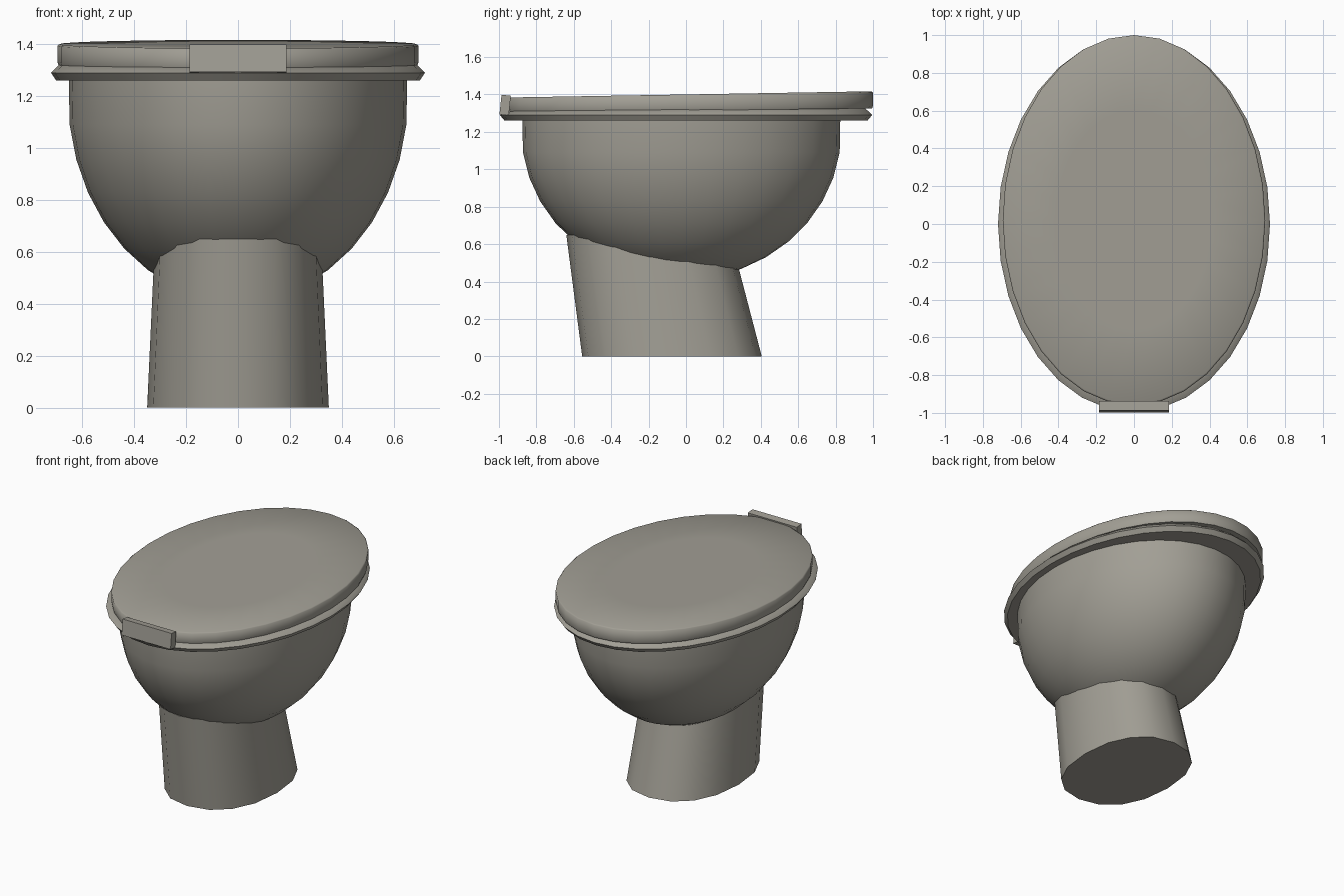
import bpy, bmesh, math

if "Cube" in bpy.data.objects:
    bpy.data.objects.remove(bpy.data.objects["Cube"])

N = 32
mat = bpy.data.materials.new("warm grey ceramic")
mat.diffuse_color = (0.36, 0.345, 0.30, 1)
mat.use_nodes = True
mat.node_tree.nodes["Principled BSDF"].inputs["Base Color"].default_value = mat.diffuse_color


def loft(name, rings, cap_start=False, cap_end=False, closed=False, n=N, power=2.0, angle=None):
    """Skin elliptical rings (cy, rx, ry, z, tilt); z rises by tilt * y."""
    bm = bmesh.new()
    loops = []
    for cy, rx, ry, z, tilt in rings:
        loop = []
        for i in range(n):
            a = 2 * math.pi * i / n
            c, s = math.cos(a), math.sin(a)
            x = rx * math.copysign(abs(c) ** (2 / power), c)
            y = cy + ry * math.copysign(abs(s) ** (2 / power), s)
            loop.append(bm.verts.new((x, y, z + tilt * y)))
        loops.append(loop)
    pairs = list(zip(loops, loops[1:]))
    if closed:
        pairs.append((loops[-1], loops[0]))
    for lo, hi in pairs:
        for i in range(n):
            j = (i + 1) % n
            bm.faces.new((lo[i], lo[j], hi[j], hi[i]))
    if cap_start:
        bm.faces.new(loops[0][::-1])
    if cap_end:
        bm.faces.new(loops[-1])
    bmesh.ops.recalc_face_normals(bm, faces=bm.faces[:])
    me = bpy.data.meshes.new(name)
    bm.to_mesh(me)
    bm.free()
    ob = bpy.data.objects.new(name, me)
    bpy.context.collection.objects.link(ob)
    finish(ob, angle)
    return ob


def finish(ob, angle):
    ob.data.materials.append(mat)
    bpy.ops.object.select_all(action='DESELECT')
    ob.select_set(True)
    bpy.context.view_layer.objects.active = ob
    if angle is None:
        bpy.ops.object.shade_smooth()
    else:
        bpy.ops.object.shade_smooth_by_angle(angle=math.radians(angle))


# bowl: half ellipsoid with a short straight collar
bowl = [(-0.025, 0.652, 0.85, 1.27, 0)]
for k in range(9):
    t = math.radians(8 + k * 10)
    bowl.append((-0.025, 0.655 * math.cos(t), 0.855 * math.cos(t), 1.2 - 0.79 * math.sin(t), 0))
loft("bowl", bowl, cap_end=True, angle=40)

# pedestal: rounded column leaning toward the front as it rises
loft("pedestal", [(-0.075, 0.35, 0.48, 0, 0),
                  (-0.2025, 0.32, 0.4375, 0.65, 0)],
     cap_start=True, cap_end=True, n=16, power=2.25, angle=50)

# seat: ring with a rounded outer edge
loft("seat", [(0, 0.70, 0.97, 1.26, 0), (0, 0.72, 0.995, 1.29, 0),
              (0, 0.69, 0.955, 1.32, 0.01), (0, 0.48, 0.68, 1.32, 0.01),
              (0, 0.48, 0.68, 1.26, 0)], closed=True, angle=50)

# lid: thin flat disc, thicker and higher at the back
T = 0.017
lid = [(0.02, 0.69, 0.975, 1.315, 0.01), (0.02, 0.695, 0.98, 1.33, 0.01),
       (0.02, 0.695, 0.98, 1.394, T), (0.02, 0.688, 0.97, 1.4, T)]
lid += [(0.02, 0.685 * f, 0.966 * f, 1.4, T) for f in (0.6, 0.05)]
loft("lid", lid, cap_start=True, cap_end=True, angle=60)

# hinge plate on the front edge
bpy.ops.mesh.primitive_cube_add(size=1, location=(0, -0.967, 1.343), rotation=(math.radians(-6), 0, 0))
hinge = bpy.context.object
hinge.name = "hinge_plate"
hinge.scale = (0.372, 0.05, 0.106)
bpy.ops.object.transform_apply(location=False, rotation=False, scale=True)
finish(hinge, 30)
